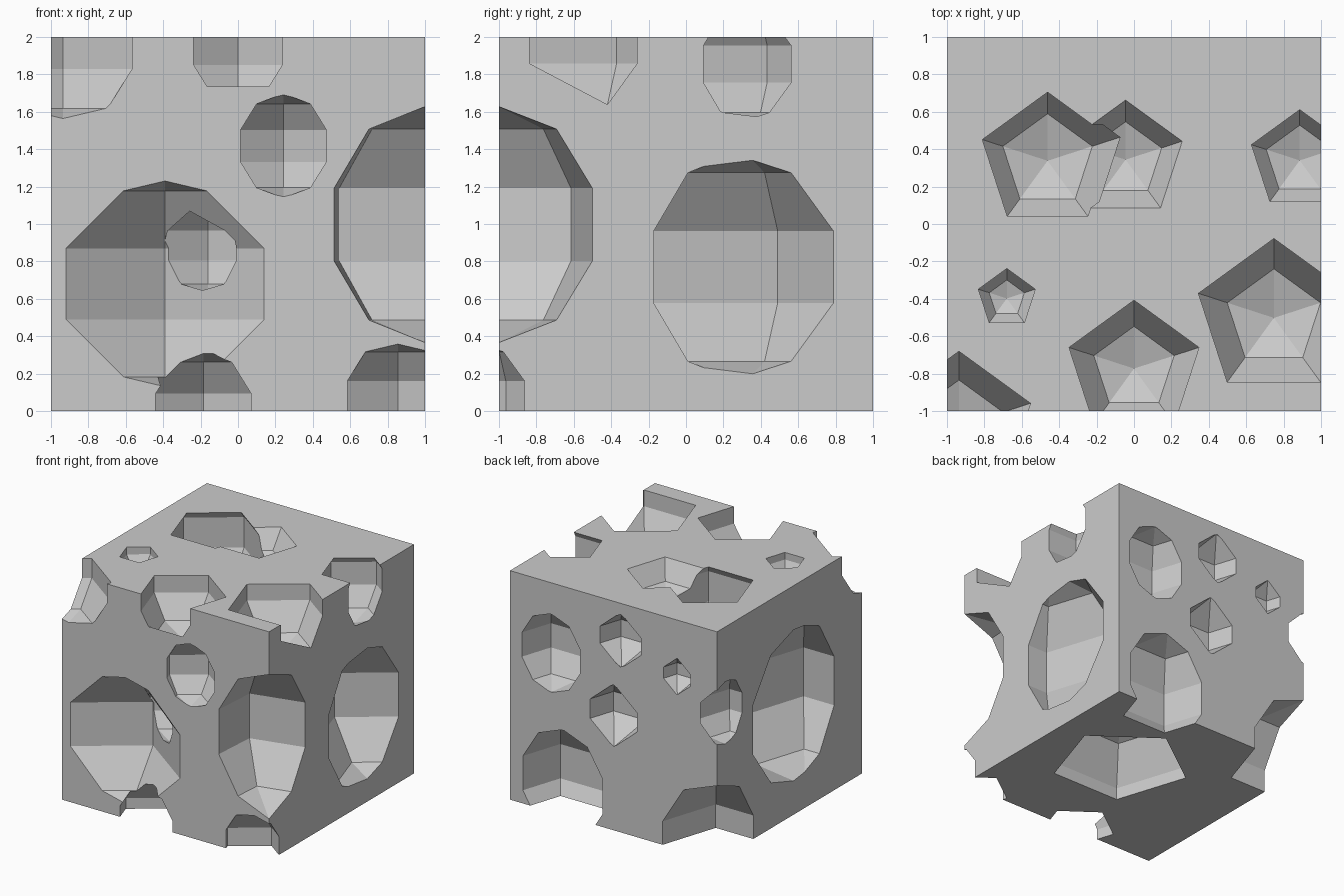
import bpy
import bmesh
from math import sin, cos, pi, radians
from mathutils import Vector

# Remove the default cube
default = bpy.data.objects.get("Cube")
if default:
    bpy.data.objects.remove(default, do_unlink=True)

# One flat grey for the whole block
grey = bpy.data.materials.new("stone_grey")
grey.use_nodes = True
colour = (0.6, 0.6, 0.6, 1.0)
grey.diffuse_color = colour
grey.node_tree.nodes["Principled BSDF"].inputs["Base Color"].default_value = colour


def finish_object(name, bm):
    """Turn a bmesh into a linked object with the grey material."""
    bmesh.ops.recalc_face_normals(bm, faces=bm.faces)
    mesh = bpy.data.meshes.new(name)
    bm.to_mesh(mesh)
    bm.free()
    mesh.materials.append(grey)
    obj = bpy.data.objects.new(name, mesh)
    bpy.context.scene.collection.objects.link(obj)
    return obj


def faceted_ball(name, centre, radius, turn=0, rings=(1, 2, 3, 4)):
    """Five-sided ball with one corner line pointing to +y."""
    bm = bmesh.new()
    centre = Vector(centre)
    for pole in (-1, 1):
        bm.verts.new(centre + Vector((0, 0, pole * radius)))
    for ring in rings:
        polar = pi * ring / 5
        for side in range(5):
            around = pi / 2 + radians(turn) + 2 * pi * side / 5
            bm.verts.new(centre + radius * Vector((
                sin(polar) * cos(around), sin(polar) * sin(around), cos(polar))))
    bmesh.ops.convex_hull(bm, input=bm.verts)
    bmesh.ops.dissolve_limit(bm, angle_limit=radians(1), verts=bm.verts, edges=bm.edges)
    return finish_object(name, bm)


# Solid block
bm = bmesh.new()
bmesh.ops.create_cube(bm, size=2)
bmesh.ops.translate(bm, verts=bm.verts, vec=(0, 0, 1))
block = finish_object("pitted_block", bm)

# Hollows grouped by the side they open on: x, y, z, radius
hollows = {
    "top": [
        (0, -.773, 1.97, .384),
        (-.462, .338, 1.812, .428),
        (-.045, .344, 2.12, .345),
        (.748, -.502, 1.996, .446),
        (.886, .34, 1.855, .32),
        (-.68, -.398, 1.99, .168),
        (-.936, -1.083, 1.96, .423),
    ],
    "front": [
        (.243, -1.015, 1.418, .277),
        (-.39, -1.2, .68, .615),
        (-.16, -.72, .885, .256),
        (-.185, -.95, -.01, .335),
        (.855, -1.055, .064, .312),
    ],
    "right": [
        (1.153, .307, .77, .623),
    ],
    "back": [
        (.605, .99, 1.385, .343),
        (.49, 1.02, .265, .485),
        (-1.003, 1.003, .003, .655),
    ],
    "left": [
        (-1.04, .875, 1.25, .285),
        (-1.09, -.085, .955, .69),
    ],
    "bottom": [
        (.2, .076, -.08, .605),
    ],
}

cutters = [faceted_ball(side + "_hollow", spot[:3], spot[3])
           for side, spots in hollows.items() for spot in spots]
# Large turned hollow on the front upright edge
cutters.append(faceted_ball("edge_hollow", (1.001, -1.001, .997), .631, -22))
# Small pointed hollows on the back
for spot in [(-.067, .985, 1.673, .24), (-.614, .997, 1.506, .16), (0, .99, 1.002, .275)]:
    cutters.append(faceted_ball("pointed_hollow", spot[:3], spot[3], rings=(2, 3)))

# Carve every hollow out of the block
for cutter in cutters:
    cutter.hide_render = True
    carve = block.modifiers.new("carve", "BOOLEAN")
    carve.operation = "DIFFERENCE"
    carve.solver = "EXACT"
    carve.object = cutter

# Keep the carved result and drop the cutters
graph = bpy.context.evaluated_depsgraph_get()
carved = bpy.data.meshes.new_from_object(block.evaluated_get(graph))
block.modifiers.clear()
block.data = carved
for cutter in cutters:
    bpy.data.objects.remove(cutter, do_unlink=True)
carved.materials.clear()
carved.materials.append(grey)
for face in carved.polygons:
    face.use_smooth = False
    face.material_index = 0
